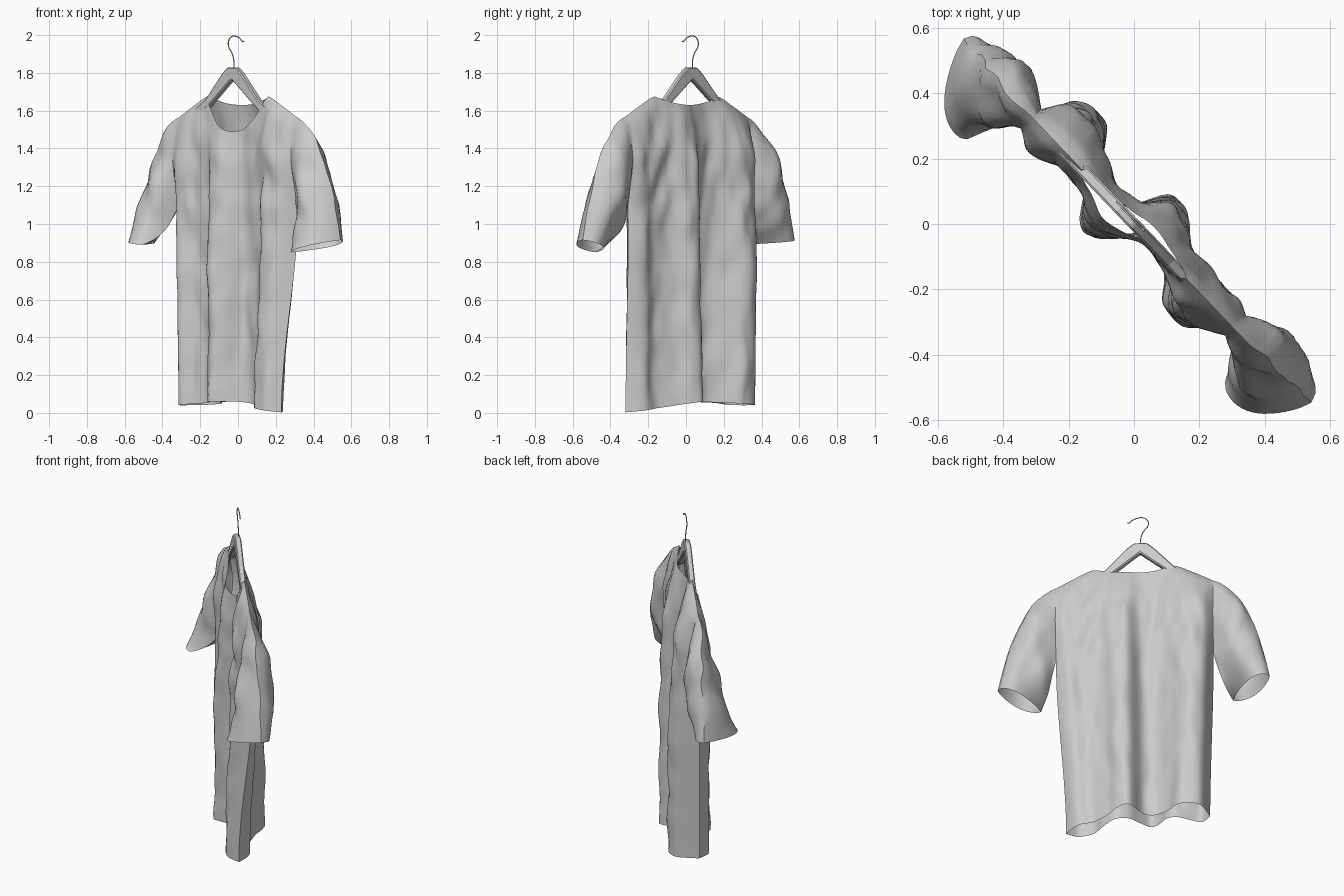
import bpy, bmesh, math
from mathutils import Vector, noise

if "Cube" in bpy.data.objects:
    bpy.data.objects.remove(bpy.data.objects["Cube"])

ANG = math.radians(46.3)


def place(s, d, z):
    """Width s, depth d (back positive) and height to world space."""
    c, k = math.cos(ANG), math.sin(ANG)
    return Vector((c * s + k * d, -k * s + c * d, z))


def smooth(a, b, v):
    t = min(1, max(0, (v - a) / (b - a)))
    return t * t * (3 - 2 * t)


def spline(pts, x):
    """Smooth Hermite curve through (x, y) points."""
    n = len(pts)

    def slope(i):
        a, b = pts[max(0, i - 1)], pts[min(n - 1, i + 1)]
        return (b[1] - a[1]) / (b[0] - a[0])
    x = min(pts[-1][0], max(pts[0][0], x))
    i = 0
    while i < n - 2 and x > pts[i + 1][0]:
        i += 1
    (x0, y0), (x1, y1) = pts[i], pts[i + 1]
    h = x1 - x0
    t = (x - x0) / h
    return ((2*t**3 - 3*t*t + 1) * y0 + (t**3 - 2*t*t + t) * h * slope(i)
            + (3*t*t - 2*t**3) * y1 + (t**3 - t*t) * h * slope(i + 1))


def finish(name, bm):
    bmesh.ops.recalc_face_normals(bm, faces=bm.faces)
    me = bpy.data.meshes.new(name)
    bm.to_mesh(me)
    bm.free()
    ob = bpy.data.objects.new(name, me)
    bpy.context.collection.objects.link(ob)
    return ob


# Fold depth across the front and back sheets, and height of the hem
FRONT = [(-.45, -.01), (-.39, -.075), (-.3, -.03), (-.2, -.03), (-.14, -.1), (-.09, -.122),
         (-.03, -.08), (.03, -.005), (.1, 0), (.19, -.045), (.235, -.1), (.29, -.115),
         (.34, -.105), (.4, -.055)]
BACK = [(-.45, -.01), (-.41, .12), (-.3, .145), (-.22, .07), (-.13, .01), (-.06, .03),
        (0, .13), (.07, .135), (.14, .07), (.24, .02), (.32, .02), (.36, -.005), (.4, -.055)]
HEM = [(-.45, .04), (0, .06), (.2, .03), (.4, .003)]
SHOULDER = [(0, 1.685), (.23, 1.675), (.33, 1.63), (.45, 1.565)]
NECK, ARM_Z, LOW, UP = .23, 1.09, 26, 16


def top_height(s, back):
    if abs(s) >= NECK - .001:
        return spline(SHOULDER, abs(s))
    q = abs(s) / NECK
    return 1.63 + .045 * q**2 if back else 1.49 + .185 * q**2


def sheet_point(u, row, back):
    s_top = -.45 + .89 * u
    if row <= LOW:
        zh = spline(HEM, -.45 + .85 * u)
        z = zh + (ARM_Z - zh) * row / LOW
    else:
        z = ARM_Z + (top_height(s_top, back) - ARM_Z) * (row - LOW) / UP
    g = smooth(0, ARM_Z, z)
    left = -.43 - .02 * g
    s = left + (.39 + .05 * g - left) * u
    w = 1 - .55 * smooth(.7, 1.5, z)
    fold = spline(BACK if back else FRONT, -.45 + .85 * u) + .075 * g * u**6
    k = 1 - smooth(ARM_Z, 1.35, z)
    e = abs(2 * u - 1)
    flat = (.09 if back else .045 + .045 * e) * math.sqrt(max(0, 1 - k * e**4))
    dist = spline(SHOULDER, abs(s_top)) - z
    taper = min(1, max(0, dist / (.35 - .12 * e)))**.6
    d = (w * fold + (1 - w) * (flat if back else -flat)) * taper
    # cloth wrinkles, stronger near the armholes, fading at the seams
    edge = min(1, 8 * u * (1 - u)) * taper
    amp = .014 + .018 * smooth(.7, 1.2, z) * e
    d += amp * edge * noise.noise(Vector((s * 13, z * 6, 3.0 if back else 9.0)))
    return Vector((s, d, z))


# Shirt: two folded sheets joined at sides and shoulders
us = sorted([i / 64 for i in range(65)] + [(.45 - NECK) / .89, (.45 + NECK) / .89])
bm = bmesh.new()
edges = {}
for back in (False, True):
    grid = [[sheet_point(u, r, back) for r in range(LOW + UP + 1)] for u in us]
    edges[back] = (grid[0][LOW:], grid[-1][LOW:])
    vs = [[bm.verts.new(place(*p)) for p in col] for col in grid]
    for a, b in zip(vs, vs[1:]):
        for r in range(LOW + UP):
            bm.faces.new((a[r], b[r], b[r + 1], a[r + 1]))

# Sleeves: lofted from each armhole to a tilted oval cuff
STEPS = 14
for side, sign, drop, zb in ((0, -1, -.19, .89), (1, 1, -.13, .85)):
    f, b = edges[False][side], edges[True][side]
    ring = [(p, i / UP, -1) for i, p in enumerate(f)]
    ring += [(p, i / UP, 1) for i, p in enumerate(b)][1:-1][::-1]
    low, tip = Vector((sign * .54, drop, zb)), Vector((sign * .77, .015, .915))
    rows = []
    for k in range(STEPS + 1):
        t = k / STEPS
        row = []
        for p, h, face in ring:
            belly = math.sin(math.pi * h)**.7 if 0 < h < 1 else 0
            wide = .115 if face > 0 else .08
            cuff = low.lerp(tip, h) + Vector((sign * .01 * belly, face * wide * belly, 0))
            ctrl = (p + cuff) / 2 + Vector((sign * .05, 0, .26)) * h**1.5
            ctrl += Vector((0, .03, -.07)) * (1 - h)**2
            q = p * (1 - t)**2 + ctrl * 2 * t * (1 - t) + cuff * t * t
            bulge = (.055 if face > 0 else -.015) * belly
            q.y += (.035 * noise.noise(Vector((q.x * 9, q.z * 7, face * 4.0)))
                    + bulge) * math.sin(math.pi * t)
            row.append(bm.verts.new(place(*q)))
        rows.append(row)
    n = len(ring)
    for r0, r1 in zip(rows, rows[1:]):
        for i in range(n):
            j = (i + 1) % n
            bm.faces.new((r0[i], r0[j], r1[j], r1[i]))
bmesh.ops.remove_doubles(bm, verts=bm.verts, dist=.0005)
shirt = finish("shirt", bm)

# Hanger: flat mirrored outline with thickness
S0 = -.035
half = [(.035, 1.828), (.075, 1.795), (.2, 1.66), (.38, 1.55), (.39, 1.50),
        (.24, 1.575), (.13, 1.66), (0, 1.765)]
outline = half + [(-s, z) for s, z in half[-2::-1]]
bm = bmesh.new()
face = bm.faces.new([bm.verts.new(place(s + S0, -.018, z)) for s, z in outline])
ext = bmesh.ops.extrude_face_region(bm, geom=[face])
bmesh.ops.translate(bm, vec=place(0, .036, 0),
                    verts=[v for v in ext["geom"] if isinstance(v, bmesh.types.BMVert)])
hanger = finish("hanger", bm)
bev = hanger.modifiers.new("bevel", "BEVEL")
bev.width = .006
bev.segments = 1

# Hook: thin bent wire
path = [(-.04, 1.80), (-.041, 1.87), (-.055, 1.905), (-.08, 1.94), (-.08, 1.97), (-.055, 1.993),
        (-.02, 1.993), (.01, 1.98), (.028, 1.965), (.037, 1.968)]
cu = bpy.data.curves.new("hook", "CURVE")
cu.dimensions = "3D"
cu.bevel_depth = .003
cu.bevel_resolution = 2
cu.use_fill_caps = True
sp = cu.splines.new("BEZIER")
sp.bezier_points.add(len(path) - 1)
for bp, (s, z) in zip(sp.bezier_points, path):
    bp.co = place(s, .008, z)
    bp.handle_left_type = bp.handle_right_type = "AUTO"
sp.resolution_u = 4
hook = bpy.data.objects.new("hook", cu)
bpy.context.collection.objects.link(hook)

# Soft cloth shading with sharp creases kept
bpy.ops.object.select_all(action="DESELECT")
shirt.select_set(True)
bpy.context.view_layer.objects.active = shirt
bpy.ops.object.shade_smooth_by_angle(angle=math.radians(40))
